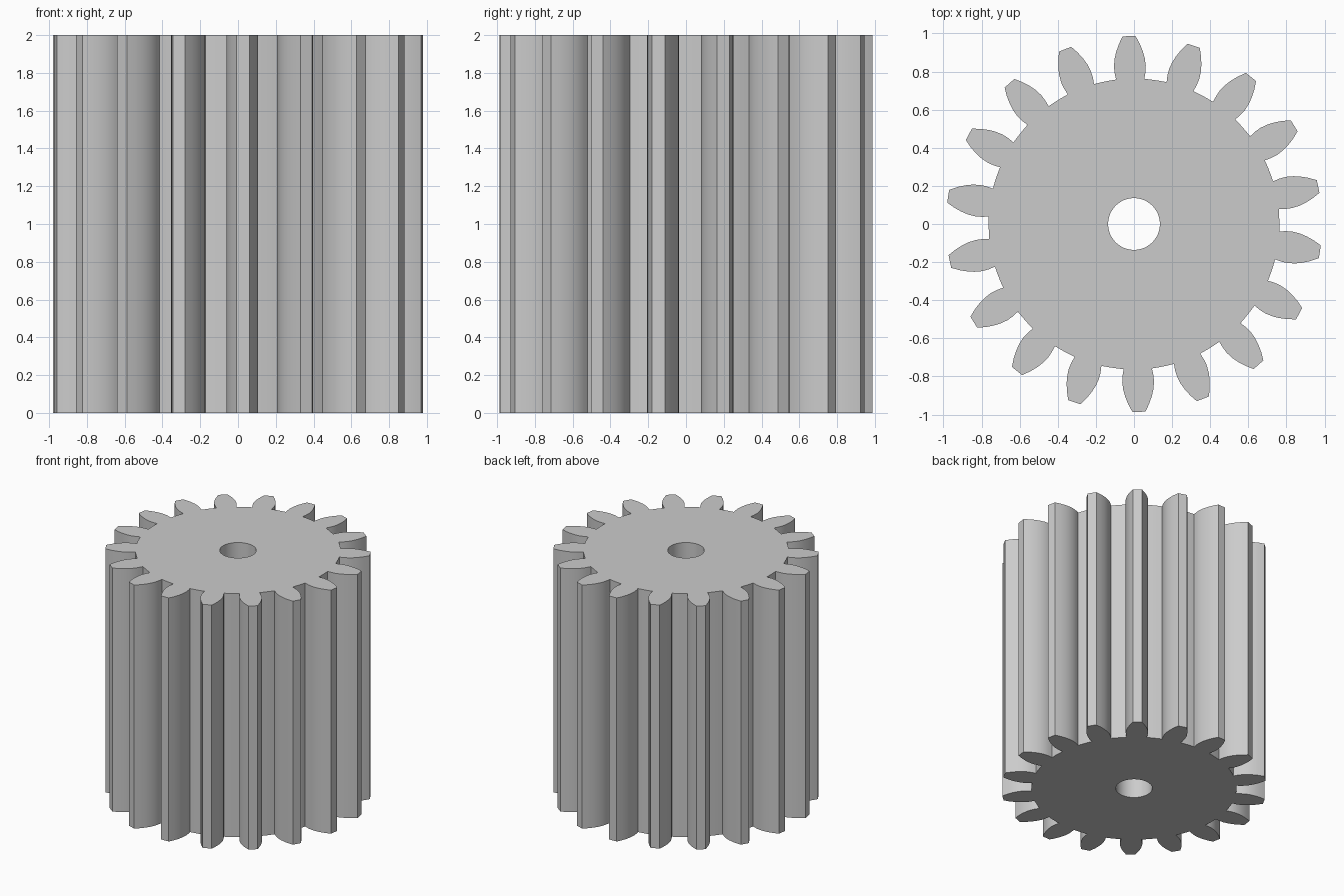
import bpy, bmesh, math
from mathutils import Vector, Matrix

if "Cube" in bpy.data.objects:
    bpy.data.objects.remove(bpy.data.objects["Cube"], do_unlink=True)

TEETH = 18
PHASE = math.radians(11.5)
HEIGHT = 2.0
ROOT_R = 0.763
BORE_R = 0.136

# Tooth flank from root to tip: distance from the axis, half width
FLANK = [(0.76, 0.074), (0.795, 0.081), (0.83, 0.0835), (0.87, 0.079),
         (0.905, 0.07), (0.945, 0.055), (0.986, 0.034)]


def gear_outline():
    pitch = math.tau / TEETH
    half_root = math.atan2(FLANK[0][1], FLANK[0][0])
    tooth = [(r, -w) for r, w in FLANK] + [(r, w) for r, w in reversed(FLANK)]
    # Gap floor leading to the next tooth
    for i in (1, 2):
        a = half_root + (pitch - 2 * half_root) * i / 3
        tooth.append((ROOT_R * math.cos(a), ROOT_R * math.sin(a)))
    points = []
    for k in range(TEETH):
        turn = Matrix.Rotation(PHASE + k * pitch, 3, 'Z')
        points += [turn @ Vector((x, y, 0)) for x, y in tooth]
    return points


def circle(radius, count):
    return [Vector((radius * math.cos(math.tau * i / count),
                    radius * math.sin(math.tau * i / count), 0))
            for i in range(count)]


def loop_edges(bm, points):
    verts = [bm.verts.new(p) for p in points]
    return [bm.edges.new((v, verts[(i + 1) % len(verts)]))
            for i, v in enumerate(verts)]


# Gear section with bore, extruded to full height
bm = bmesh.new()
edges = loop_edges(bm, gear_outline()) + loop_edges(bm, circle(BORE_R, 48))
bmesh.ops.triangle_fill(bm, edges=edges, use_beauty=True, normal=(0, 0, 1))
result = bmesh.ops.extrude_face_region(bm, geom=bm.faces[:])
top = [g for g in result["geom"] if isinstance(g, bmesh.types.BMVert)]
bmesh.ops.translate(bm, verts=top, vec=(0, 0, HEIGHT))
bmesh.ops.recalc_face_normals(bm, faces=bm.faces[:])

mesh = bpy.data.meshes.new("spur_gear")
bm.to_mesh(mesh)
bm.free()
gear = bpy.data.objects.new("spur_gear", mesh)
bpy.context.collection.objects.link(gear)

# Plain grey material
grey = bpy.data.materials.new("light_grey")
grey.use_nodes = True
colour = (0.6, 0.6, 0.6, 1)
grey.diffuse_color = colour
for node in grey.node_tree.nodes:
    if node.type == 'BSDF_PRINCIPLED':
        node.inputs["Base Color"].default_value = colour
mesh.materials.append(grey)

# Smooth flanks and bore, crisp corners
bpy.ops.object.select_all(action='DESELECT')
gear.select_set(True)
bpy.context.view_layer.objects.active = gear
bpy.ops.object.shade_smooth_by_angle(angle=math.radians(25))
